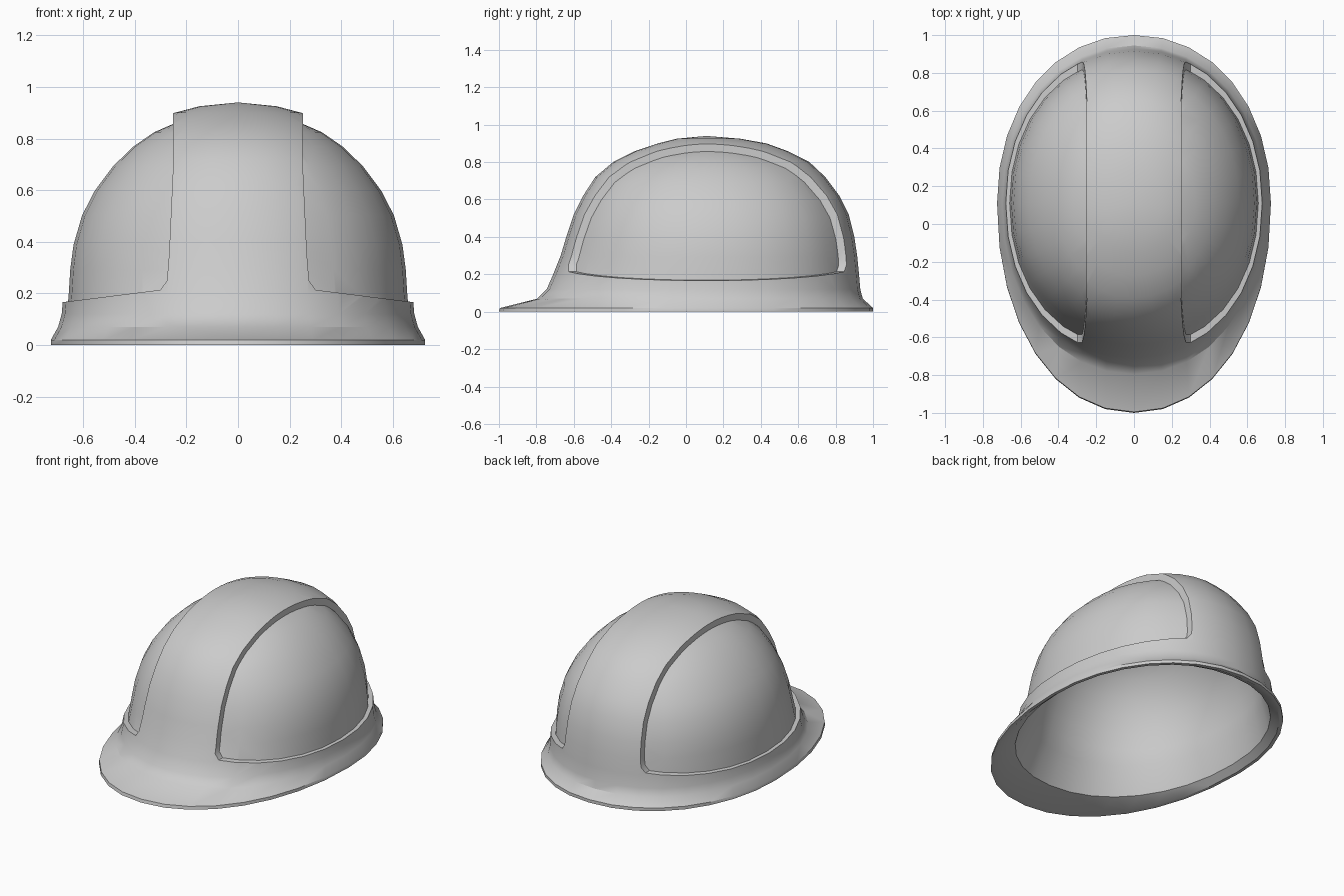
import bpy, bmesh, math

if "Cube" in bpy.data.objects:
    bpy.data.objects.remove(bpy.data.objects["Cube"])

SEG = 32      # sides of the shell in plan
CY = 0.11     # y of the widest point
APEX = 0.94

# rings: height, half width, front y, back y
OUTER = [
    (0.00, .725, -1.0, 1.0), (0.02, .725, -.995, 1.0), (0.07, .697, -.795, .945),
    (0.12, .683, -.745, .932), (0.20, .676, -.71, .925), (0.30, .670, -.67, .915),
    (0.40, .657, -.64, .90), (0.52, .623, -.60, .87), (0.62, .573, -.55, .82),
    (0.72, .500, -.485, .745), (0.80, .420, -.39, .66), (0.86, .335, -.27, .54),
    (0.90, .245, -.15, .43), (0.925, .150, -.05, .29)]


def scaled(rings, sx, sy, sz, z0=0.15):
    """Shrink rings towards the middle of the shell."""
    return [(z0 + (z - z0) * sz, rx * sx, CY + (f - CY) * sy, CY + (b - CY) * sy)
            for z, rx, f, b in rings]


def add_ring(bm, ring):
    z, rx, front, back = ring
    verts = []
    for i in range(SEG):
        a = 2 * math.pi * i / SEG
        s, c = math.sin(a), -math.cos(a)
        x = rx * math.copysign(abs(s) ** (2 / 2.1), s)
        k = abs(c) ** (2 / 2.1)
        y = CY + (k * (back - CY) if c > 0 else -k * (CY - front))
        verts.append(bm.verts.new((x, y, z)))
    return verts


def bridge(bm, a, b):
    for i in range(SEG):
        j = (i + 1) % SEG
        bm.faces.new((a[i], a[j], b[j], b[i]))


def add_dome(bm, rings, top):
    loops = [add_ring(bm, r) for r in rings]
    for a, b in zip(loops, loops[1:]):
        bridge(bm, a, b)
    tip = bm.verts.new((0, CY, top))
    for i in range(SEG):
        bm.faces.new((loops[-1][i], loops[-1][(i + 1) % SEG], tip))
    return loops[0]


def finish(bm, name):
    bmesh.ops.recalc_face_normals(bm, faces=bm.faces[:])
    me = bpy.data.meshes.new(name)
    bm.to_mesh(me)
    bm.free()
    ob = bpy.data.objects.new(name, me)
    bpy.context.collection.objects.link(ob)
    return ob


def cut(ob, cutter):
    bpy.context.view_layer.objects.active = ob
    m = ob.modifiers.new("cut", 'BOOLEAN')
    m.operation = 'DIFFERENCE'
    m.solver = 'EXACT'
    m.object = cutter
    bpy.ops.object.modifier_apply(modifier=m.name)


# hollow shell with flared brim: outer skin, inner skin, joined at the rim
bm = bmesh.new()
rim_out = add_dome(bm, OUTER, APEX)
inner = [(0.0, .705, -.965, .975), (0.035, .665, -.77, .91)] + scaled(OUTER[4:], .93, .93, .92)
rim_in = add_dome(bm, inner, 0.15 + (APEX - 0.15) * .92)
bridge(bm, rim_out, rim_in)
shell = finish(bm, "helmet_shell")

# smaller dome that forms the floor of the side recesses
bm = bmesh.new()
base = add_dome(bm, scaled(OUTER, .97, .952, .95), 0.15 + (APEX - 0.15) * .95)
bm.faces.new(base)
floor = finish(bm, "panel_floor_helper")
floor.hide_render = True

# side panel recesses, cut down to the floor dome
PANEL = [(.254, 1.1), (.25, .72), (.267, .35), (.275, .25), (.30, .214),
         (.68, .166), (.95, .14), (.95, 1.1)]
for side in (-1, 1):
    bm = bmesh.new()
    ends = [[bm.verts.new((side * x, y, z)) for x, z in PANEL] for y in (-1.2, 1.2)]
    for e in ends:
        bm.faces.new(e)
    n = len(PANEL)
    for i in range(n):
        j = (i + 1) % n
        bm.faces.new((ends[0][i], ends[0][j], ends[1][j], ends[1][i]))
    cutter = finish(bm, "panel_cutter")
    cutter.hide_render = True
    cut(cutter, floor)
    cut(shell, cutter)
    bpy.data.objects.remove(cutter)
bpy.data.objects.remove(floor)

# smooth skin, crisp panel edges
bpy.ops.object.select_all(action='DESELECT')
shell.select_set(True)
bpy.context.view_layer.objects.active = shell
bpy.ops.object.shade_smooth_by_angle(angle=math.radians(32))
